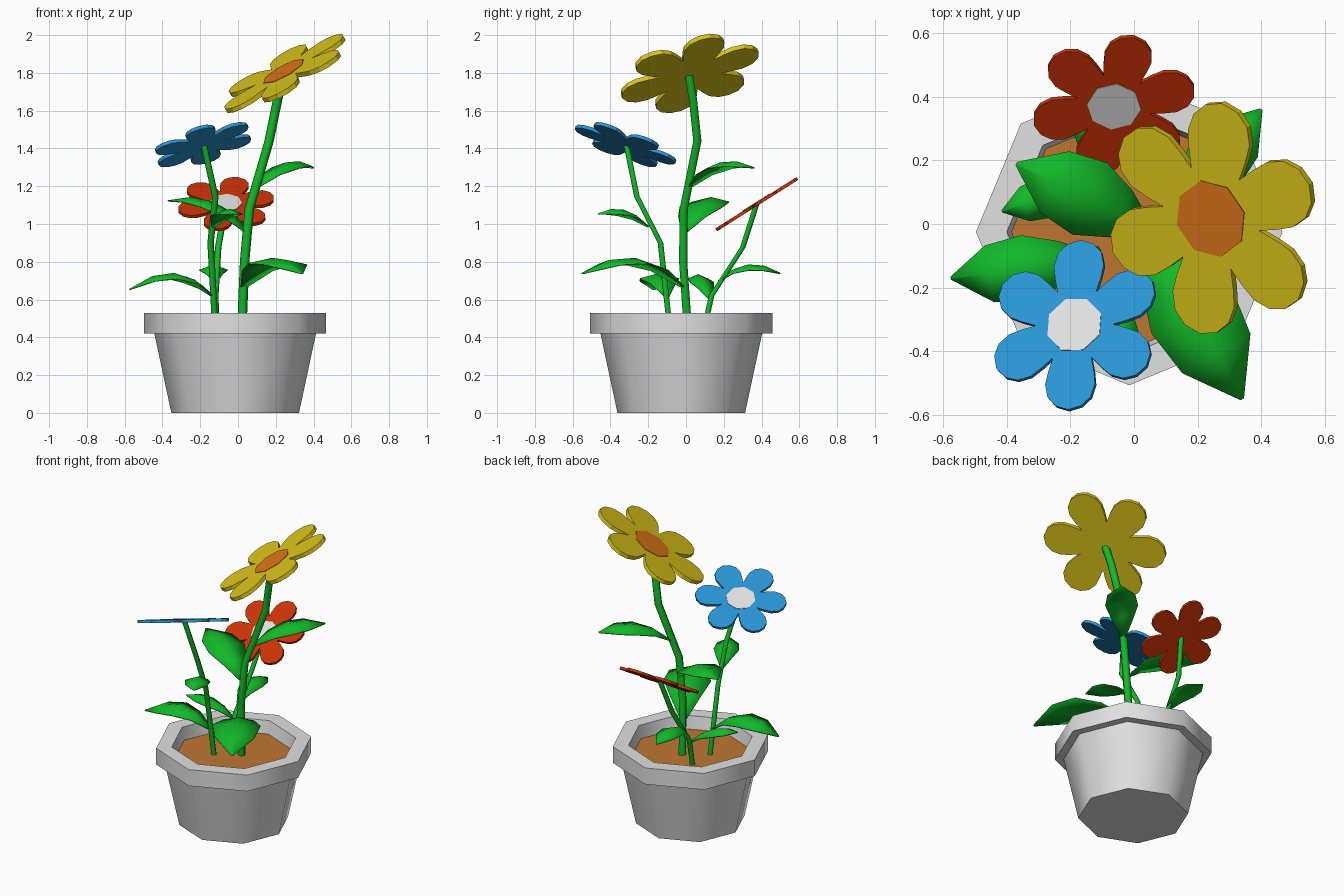
import bpy, bmesh, math
from mathutils import Vector, Matrix

if "Cube" in bpy.data.objects:
    bpy.data.objects.remove(bpy.data.objects["Cube"])


def material(name, rgb):
    m = bpy.data.materials.new(name)
    m.diffuse_color = (*rgb, 1)
    m.use_nodes = True
    m.node_tree.nodes["Principled BSDF"].inputs["Base Color"].default_value = m.diffuse_color
    return m


GREY = material("light_grey", (0.75, 0.75, 0.75))
SOIL = material("soil_brown", (0.52, 0.18, 0.03))
GREEN = material("leaf_green", (0.006, 0.49, 0.022))
YELLOW = material("petal_yellow", (0.70, 0.55, 0.01))
ORANGE = material("centre_orange", (0.73, 0.18, 0.01))
BLUE = material("petal_blue", (0.022, 0.30, 0.66))
RED = material("petal_red", (0.60, 0.032, 0.002))


def finish(bm, name, mat, smooth=None):
    bmesh.ops.recalc_face_normals(bm, faces=bm.faces)
    me = bpy.data.meshes.new(name)
    bm.to_mesh(me)
    bm.free()
    me.materials.append(mat)
    ob = bpy.data.objects.new(name, me)
    bpy.context.collection.objects.link(ob)
    if smooth:
        bpy.ops.object.select_all(action='DESELECT')
        ob.select_set(True)
        bpy.context.view_layer.objects.active = ob
        bpy.ops.object.shade_smooth_by_angle(angle=math.radians(smooth))
    return ob


def skin(name, rings, mat, smooth, cap_end=True):
    """Join closed rings of points and cap the ends."""
    bm = bmesh.new()
    vs = [[bm.verts.new(p) for p in ring] for ring in rings]
    n = len(vs[0])
    for a, b in zip(vs, vs[1:]):
        for i in range(n):
            j = (i + 1) % n
            bm.faces.new((a[i], a[j], b[j], b[i]))
    bm.faces.new(vs[0])
    if cap_end:
        bm.faces.new(vs[-1])
    return finish(bm, name, mat, smooth)


def circle(centre, r, n):
    return [Vector(centre) + Vector((r * math.cos(i * math.tau / n),
            r * math.sin(i * math.tau / n), 0)) for i in range(n)]


def plate(name, outline, z0, z1, matrix, mat):
    """Extruded flat outline placed by a matrix."""
    bm = bmesh.new()
    f = bm.faces.new([bm.verts.new((x, y, z0)) for x, y in outline])
    top = bmesh.ops.extrude_face_region(bm, geom=[f])
    bmesh.ops.translate(bm, vec=(0, 0, z1 - z0),
                        verts=[v for v in top["geom"] if isinstance(v, bmesh.types.BMVert)])
    bm.transform(matrix)
    return finish(bm, name, mat)


# Octagonal pot with rim, and a single soil face inside it
CX, CY, SOIL_Z = -0.015, -0.025, 0.445
profile = [(0.338, 0), (0.428, 0.42), (0.482, 0.42), (0.482, 0.53),
           (0.385, 0.53), (0.37, SOIL_Z)]
skin("pot", [circle((CX, CY, z), r, 8) for r, z in profile], GREY, 50, cap_end=False)
bm = bmesh.new()
bm.faces.new([bm.verts.new(p) for p in circle((CX, CY, SOIL_Z), 0.37, 8)])
finish(bm, "soil", SOIL)


def stem(name, path, r):
    skin(name, [circle(p, r, 6) for p in path], GREEN, 65)


stem("yellow_flower_stem", [(0.02, 0.01, 0.44), (0.035, -0.015, 0.8), (0.06, -0.012, 1.08),
                            (0.165, 0.06, 1.44), (0.21, 0.037, 1.66), (0.24, 0.015, 1.785)], 0.025)
stem("blue_flower_stem", [(-0.12, -0.085, 0.44), (-0.145, -0.135, 0.9),
                          (-0.12, -0.26, 1.145), (-0.18, -0.315, 1.415)], 0.017)
stem("red_flower_stem", [(-0.115, 0.095, 0.44), (-0.12, 0.135, 0.62),
                         (-0.105, 0.30, 0.875), (-0.065, 0.372, 1.10)], 0.017)

# Flowers: one petal repeated six times round an octagonal centre
HALF = [(0.54, 0.262), (0.70, 0.288), (0.85, 0.25), (0.955, 0.15)]
PETAL = ([(0.385, -0.222)] + [(x, -y) for x, y in HALF] + [(1, 0)] + HALF[::-1])


def flower(name, centre, normal, tip, R, petal_mat, centre_mat):
    n = Vector(normal).normalized()
    u = Vector((tip[0], tip[1], -(n.x * tip[0] + n.y * tip[1]) / n.z)).normalized()
    v = n.cross(u)
    M = Matrix.Translation(centre) @ Matrix((u, v, n)).transposed().to_4x4()
    outline = []
    for k in range(6):
        c, s = math.cos(k * math.pi / 3), math.sin(k * math.pi / 3)
        outline += [(R * (x * c - y * s), R * (x * s + y * c)) for x, y in PETAL]
    t = 0.033 * R
    plate(name + "_petals", outline, -t, t, M, petal_mat)
    disc = [(p.x, p.y) for p in circle((0, 0, 0), 0.325 * R, 8)]
    turn = Matrix.Rotation(math.pi / 8, 4, 'Z')
    plate(name + "_centre", disc, 0, t + 0.003, M @ turn, centre_mat)


flower("yellow_flower", (0.248, 0.02, 1.797), (-0.55, -0.28, 1), (0.035, 0.37), 0.383, YELLOW, ORANGE)
flower("blue_flower", (-0.185, -0.32, 1.42), (-0.28, 0.36, 1), (0.02, 0.27), 0.282, BLUE, GREY)
flower("red_flower", (-0.063, 0.375, 1.105), (0, -0.633, 1), (0.961, 0.233), 0.262, RED, GREY)

# Leaves: arched blades through base, middle and tip, edges drooping from the midrib
WIDTH = [(0, 0.12), (0.25, 0.65), (0.5, 1), (0.75, 0.85), (1, 0.04)]


def leaf(name, base, mid, tip, half):
    a, b, c = Vector(base), Vector(mid), Vector(tip)
    d = c - a
    side = Vector((-d.y, d.x, 0)).normalized()
    bm = bmesh.new()
    rows = []
    for t, w in WIDTH:
        p = a * (2 * t - 1) * (t - 1) + b * 4 * t * (1 - t) + c * t * (2 * t - 1)
        rows.append([bm.verts.new(p + side * half * w * s
                     + Vector((0, 0, 0.008 - 0.028 * abs(s) * w))) for s in (-1, 0, 1)])
    for r, q in zip(rows, rows[1:]):
        for i in (0, 1):
            bm.faces.new((r[i], r[i + 1], q[i + 1], q[i]))
    ob = finish(bm, name, GREEN, 60)
    mod = ob.modifiers.new("thickness", 'SOLIDIFY')
    mod.thickness = 0.006
    mod.offset = 0


leaf("yellow_stem_leaf_front", (0.03, -0.015, 0.66), (0.18, -0.27, 0.81), (0.34, -0.55, 0.73), 0.145)
leaf("yellow_stem_leaf_left", (0.045, -0.01, 0.95), (-0.14, 0.08, 1.11), (-0.37, 0.19, 1.115), 0.125)
leaf("yellow_stem_leaf_back", (0.10, 0.02, 1.19), (0.25, 0.18, 1.315), (0.40, 0.36, 1.29), 0.10)
leaf("blue_stem_leaf_left", (-0.13, -0.10, 0.61), (-0.34, -0.14, 0.73), (-0.575, -0.17, 0.645), 0.105)
leaf("blue_stem_leaf_front", (-0.13, -0.20, 0.98), (-0.07, -0.33, 1.065), (-0.005, -0.465, 1.045), 0.078)
leaf("red_stem_leaf_back", (-0.118, 0.17, 0.69), (-0.13, 0.33, 0.775), (-0.13, 0.50, 0.73), 0.075)
leaf("red_stem_leaf_left", (-0.118, 0.125, 0.60), (-0.27, 0.085, 0.71), (-0.415, 0.04, 0.71), 0.065)
